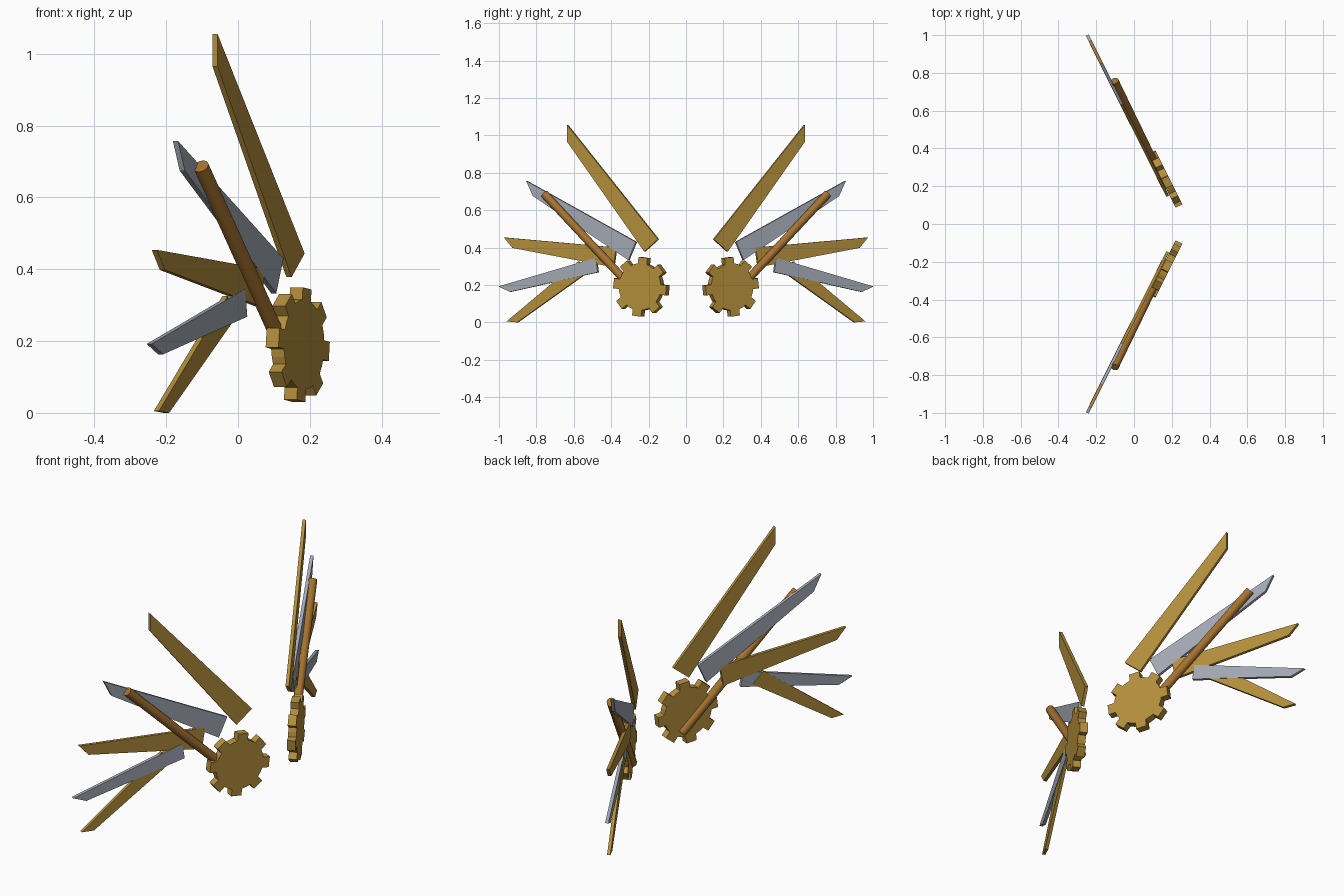
import bpy, bmesh, math
from mathutils import Vector

if "Cube" in bpy.data.objects:
    bpy.data.objects.remove(bpy.data.objects["Cube"])

ANG = math.atan(0.5)                                    # sweep of each wing plane
NORMAL = Vector((math.cos(ANG), math.sin(ANG), 0))      # outward face of the +y wing


def material(name, rgb):
    m = bpy.data.materials.new(name)
    m.diffuse_color = (*rgb, 1)
    m.use_nodes = True
    m.node_tree.nodes["Principled BSDF"].inputs["Base Color"].default_value = m.diffuse_color
    return m


GOLD = material("gold", (0.46, 0.275, 0.045))
BRONZE = material("bronze", (0.38, 0.17, 0.03))
STEEL = material("steel", (0.37, 0.40, 0.46))


def wing_point(y, z, off, side):
    """Point on the swept wing plane, pushed off along its normal."""
    p = Vector((0.252 - 0.5 * y, y, z)) + NORMAL * off
    p.y *= side
    return p


def finish(bm, name, mat):
    bmesh.ops.recalc_face_normals(bm, faces=bm.faces)
    me = bpy.data.meshes.new(name)
    bm.to_mesh(me)
    bm.free()
    me.materials.append(mat)
    ob = bpy.data.objects.new(name, me)
    bpy.context.collection.objects.link(ob)
    return ob


def plate(name, outline, off, thick, side, mat):
    """Flat plate from a (y, z) outline lying in the wing plane."""
    bm = bmesh.new()
    rings = [[bm.verts.new(wing_point(y, z, off + s * thick / 2, side)) for y, z in outline]
             for s in (-1, 1)]
    n = len(outline)
    bm.faces.new(rings[0])
    bm.faces.new(rings[1])
    for i in range(n):
        j = (i + 1) % n
        bm.faces.new((rings[0][i], rings[0][j], rings[1][j], rings[1][i]))
    return finish(bm, name, mat)


def gear_outline(cy, cz, r_body, r_tooth, half_w, teeth=8):
    pts = []
    for k in range(teeth):
        a = math.radians(7) + k * math.tau / teeth
        b = math.asin(half_w / r_body)
        t = math.asin(half_w / r_tooth)
        step = math.tau / teeth
        for r, ang in ((r_body, a - b), (r_tooth, a - t), (r_tooth, a + t),
                       (r_body, a + b), (r_body, a + step / 2)):
            pts.append((cy + r * math.cos(ang) * math.cos(ANG), cz + r * math.sin(ang)))
    return pts


def rod(name, a, b, radius, mat):
    bm = bmesh.new()
    d = b - a
    bmesh.ops.create_cone(bm, cap_ends=True, segments=16, radius1=radius,
                          radius2=radius, depth=d.length)
    bm.transform(d.to_track_quat('Z', 'Y').to_matrix().to_4x4())
    bmesh.ops.translate(bm, verts=bm.verts, vec=(a + b) / 2)
    ob = finish(bm, name, mat)
    bpy.context.view_layer.objects.active = ob
    ob.select_set(True)
    bpy.ops.object.shade_smooth_by_angle(angle=math.radians(35))
    ob.select_set(False)


# feather blades: tip top, tip bottom, base bottom, base top (y, z)
FEATHERS = [
    (GOLD, 0, [(.632, 1.055), (.632, .965), (.22, .378), (.147, .444)]),
    (STEEL, 0, [(.852, .757), (.815, .675), (.305, .333), (.265, .43)]),
    (GOLD, 0, [(.97, .454), (.925, .398), (.385, .295), (.37, .40)]),
    (STEEL, 0.001, [(1.0, .192), (.937, .163), (.468, .268), (.48, .345)]),
    (GOLD, -0.001, [(.957, .005), (.90, .0), (.525, .268), (.575, .325)]),
]

for side, label in ((1, "left"), (-1, "right")):
    for i, (mat, off, outline) in enumerate(FEATHERS):
        plate(f"{label}_feather_{i + 1}", outline, off, 0.016, side, mat)
    # toothed hub
    plate(f"{label}_gear", gear_outline(.225, .19, .126, .16, .027), 0.03, 0.04, side, GOLD)
    # wing strut running from behind the gear
    rod(f"{label}_strut", wing_point(.195, .09, .013, side),
        wing_point(.748, .687, .021, side), 0.022, BRONZE)
